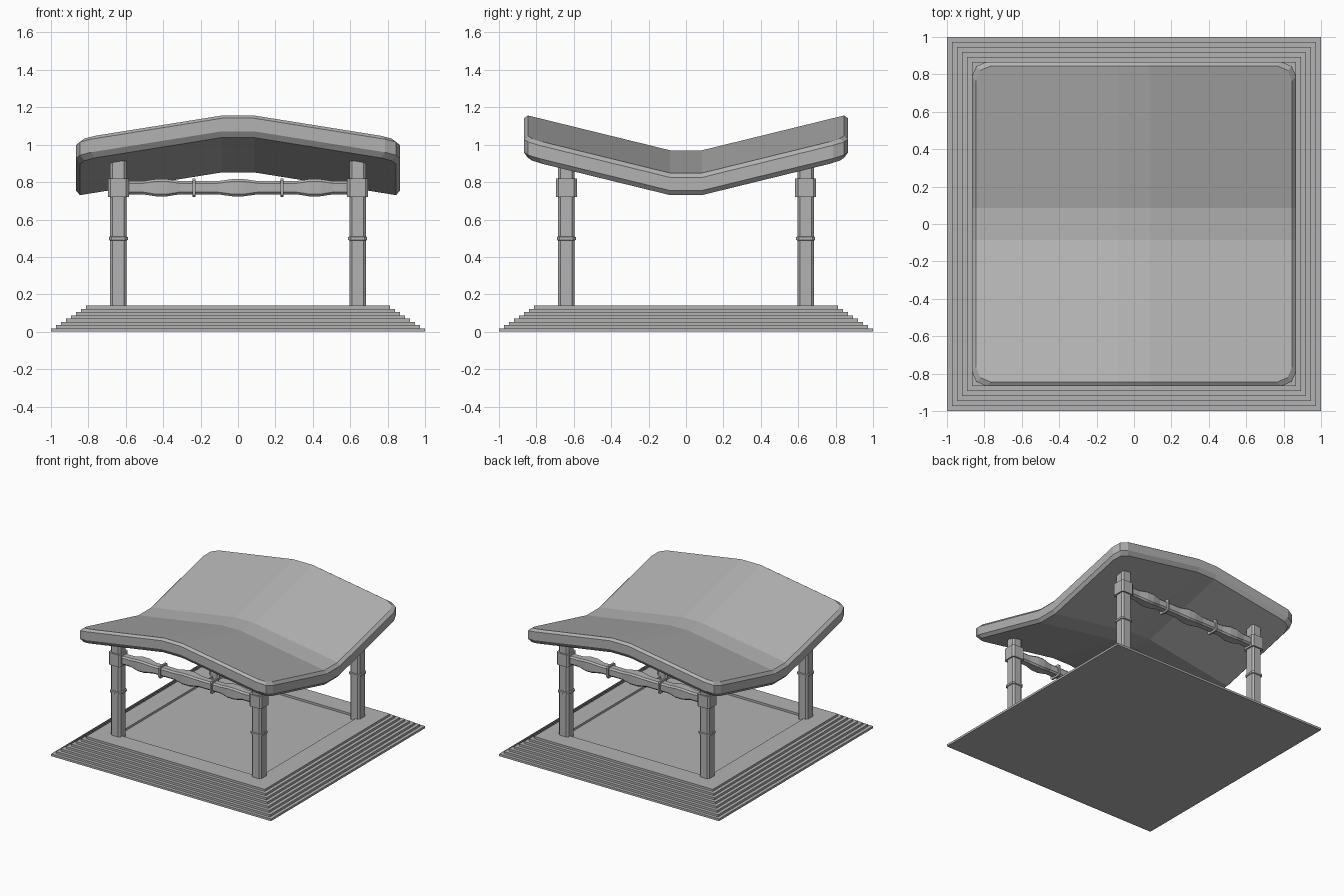
import bpy, bmesh
from math import sin, cos, pi
from mathutils import Matrix, Vector

cube = bpy.data.objects.get("Cube")
if cube:
    bpy.data.objects.remove(cube, do_unlink=True)

stone = bpy.data.materials.new("grey stone")
stone.use_nodes = True
GREY = (0.45, 0.45, 0.45, 1)
stone.diffuse_color = GREY
stone.node_tree.nodes["Principled BSDF"].inputs["Base Color"].default_value = GREY


def outline(half, radius, segments):
    """Square outline with sharp, cut or rounded corners."""
    if radius == 0:
        return [(half, half), (-half, half), (-half, -half), (half, -half)]
    points = []
    c = half - radius
    for q, (sx, sy) in enumerate([(1, 1), (-1, 1), (-1, -1), (1, -1)]):
        for i in range(segments + 1):
            a = (q + i / segments) * pi / 2
            points.append((sx * c + radius * cos(a), sy * c + radius * sin(a)))
    return points


def loft(sections, radius=0, segments=1):
    """Stack square sections given as (half width, height)."""
    bm = bmesh.new()
    rings = [[bm.verts.new((x, y, z)) for x, y in outline(half, radius, segments)]
             for half, z in sections]
    n = len(rings[0])
    for a, b in zip(rings, rings[1:]):
        for i in range(n):
            j = (i + 1) % n
            bm.faces.new((a[i], a[j], b[j], b[i]))
    bm.faces.new(rings[0][::-1])
    bm.faces.new(rings[-1])
    return bm


def finish(bm, name, location=(0, 0, 0)):
    bm.normal_update()
    mesh = bpy.data.meshes.new(name)
    bm.to_mesh(mesh)
    bm.free()
    mesh.materials.append(stone)
    obj = bpy.data.objects.new(name, mesh)
    obj.location = location
    bpy.context.collection.objects.link(obj)
    return obj


# Stepped base with a shallow sunken floor
STEPS, RISE, TREAD = 8, 0.0174, 0.0268
sections = []
for i in range(STEPS):
    half = 1 - i * TREAD
    sections += [(half, i * RISE), (half, (i + 1) * RISE)]
top = STEPS * RISE
sections += [(0.65, top), (0.65, top - RISE)]
finish(loft(sections), "stepped_base")

# Posts with a bead and a square collar
POST = 0.64
post_sections = [(0.044, 0.12), (0.044, 0.487), (0.051, 0.491), (0.051, 0.506),
                 (0.044, 0.51), (0.044, 0.72), (0.056, 0.72), (0.056, 0.82),
                 (0.044, 0.82), (0.044, 0.912)]
for sy, depth in ((-1, "front"), (1, "back")):
    for sx, side in ((1, "left"), (-1, "right")):
        finish(loft(post_sections, 0.014), f"{depth}_{side}_post",
               (sx * POST, sy * POST, 0))

# Turned beams along the front and back
half_beam = [(0.046, 0.03), (0.035, 0.11), (0.035, 0.228), (0.05, 0.228),
             (0.05, 0.242), (0.035, 0.242), (0.035, 0.31), (0.046, 0.38),
             (0.046, 0.44), (0.035, 0.51), (0.035, 0.6)]
beam_sections = [(r, -d) for r, d in reversed(half_beam)] + half_beam
for y, depth in ((-POST, "front"), (POST, "back")):
    bm = loft(beam_sections, 0.012)
    bmesh.ops.rotate(bm, verts=bm.verts, matrix=Matrix.Rotation(pi / 2, 3, "Y"))
    finish(bm, f"{depth}_beam", (0, y, 0.77))

# Saddle roof: a bevelled slab creased along both axes, then bent
FLAT = 0.085
bm = loft([(0.845, -0.118), (0.867, -0.09), (0.867, -0.02), (0.845, 0)], 0.08, 2)
for axis in (Vector((1, 0, 0)), Vector((0, 1, 0))):
    for d in (-FLAT, FLAT):
        bmesh.ops.bisect_plane(bm, geom=bm.verts[:] + bm.edges[:] + bm.faces[:],
                               plane_co=axis * d, plane_no=axis)
for v in bm.verts:
    v.co.z += 0.97 + 0.245 * max(0, abs(v.co.y) - FLAT) - 0.16 * max(0, abs(v.co.x) - FLAT)
finish(bm, "saddle_roof")
